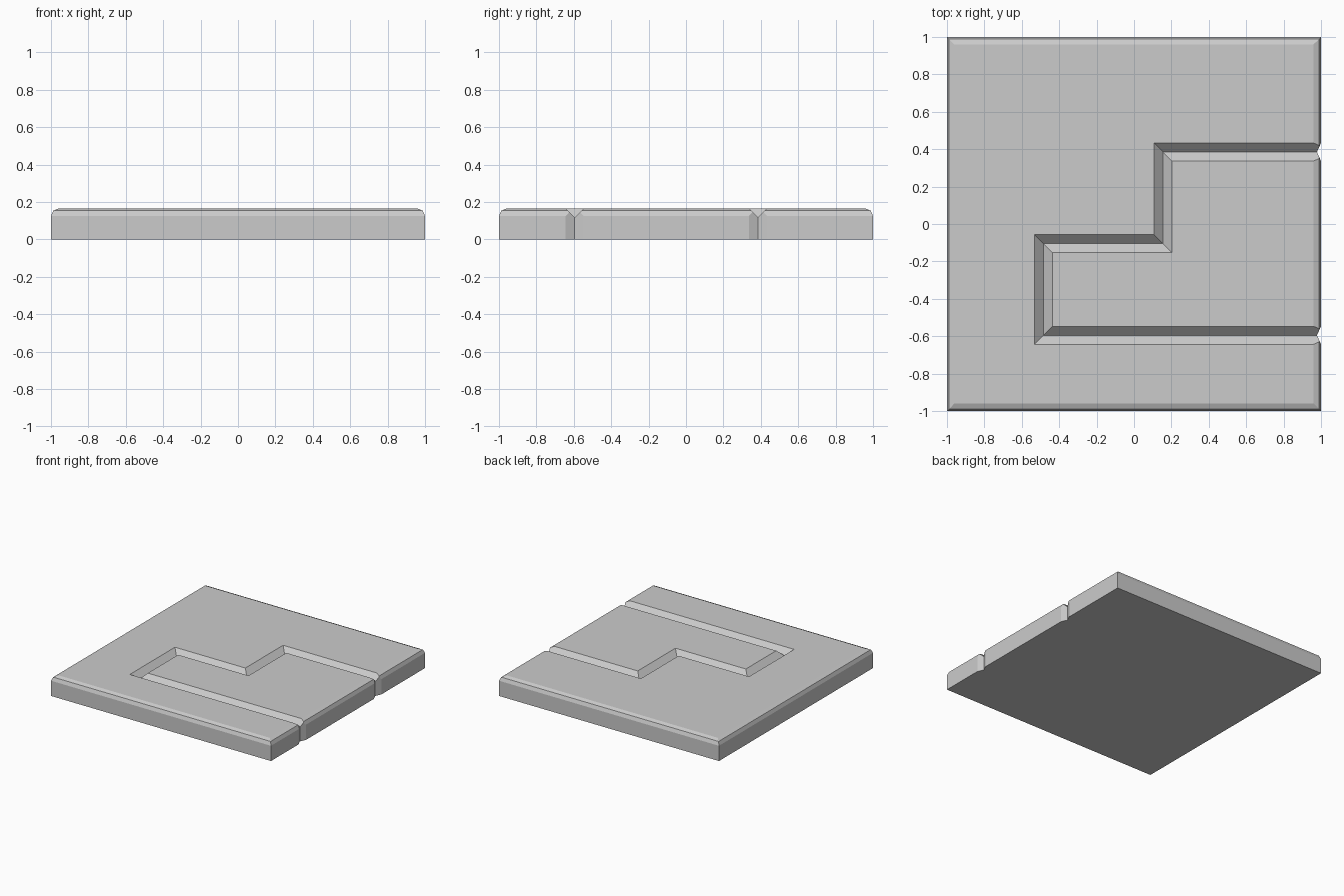
import bpy, bmesh

if "Cube" in bpy.data.objects:
    bpy.data.objects.remove(bpy.data.objects["Cube"])

TOP, HALF_W, DEPTH = 0.165, 0.048, 0.048


def loft(name, rings, cutter=False):
    """Closed solid skinned through rings of equal point count."""
    bm = bmesh.new()
    vs = [[bm.verts.new(p) for p in r] for r in rings]
    n = len(rings[0])
    for a, b in zip(vs, vs[1:]):
        for i in range(n):
            j = (i + 1) % n
            bm.faces.new((a[i], a[j], b[j], b[i]))
    bm.faces.new(vs[0][::-1])
    bm.faces.new(vs[-1])
    bmesh.ops.recalc_face_normals(bm, faces=bm.faces)
    me = bpy.data.meshes.new(name)
    bm.to_mesh(me)
    bm.free()
    ob = bpy.data.objects.new(name, me)
    bpy.context.collection.objects.link(ob)
    ob.hide_render = cutter
    return ob


# Slab with a two-step rounded top rim
rim = [(1, 0), (1, TOP - 0.04), (0.988, TOP - 0.012), (0.96, TOP)]
slab = loft("floor_slab", [[(-r, -r, z), (r, -r, z), (r, r, z), (-r, r, z)] for r, z in rim])

# V-groove swept along a stepped path with mitred corners
path = [(1.2, 0.385), (0.155, 0.385), (0.155, -0.105),
        (-0.485, -0.105), (-0.485, -0.595), (1.2, -0.595)]
miters = [(0, 1), (-1, 1), (-1, 1), (-1, 1), (-1, -1), (0, -1)]
section = [(0, TOP - DEPTH), (HALF_W, TOP), (HALF_W, TOP + 0.1),
           (-HALF_W, TOP + 0.1), (-HALF_W, TOP)]
cutters = [loft("groove_cutter", [[(x + mx * o, y + my * o, z) for o, z in section]
                                  for (x, y), (mx, my) in zip(path, miters)], True)]

# Shallow vertical notches where the groove meets the right side
for y in (0.385, -0.595):
    tri = [(0.978, y), (1, y - HALF_W), (1.1, y - HALF_W), (1.1, y + HALF_W), (1, y + HALF_W)]
    cutters.append(loft("notch_cutter", [[(px, py, z) for px, py in tri] for z in (-0.1, 0.4)], True))

for c in cutters:
    m = slab.modifiers.new(c.name, 'BOOLEAN')
    m.operation, m.solver, m.object = 'DIFFERENCE', 'EXACT', c

# Apply the cuts and remove the helpers
bpy.context.view_layer.objects.active = slab
slab.select_set(True)
for m in list(slab.modifiers):
    bpy.ops.object.modifier_apply(modifier=m.name)
for c in cutters:
    bpy.data.objects.remove(c)
